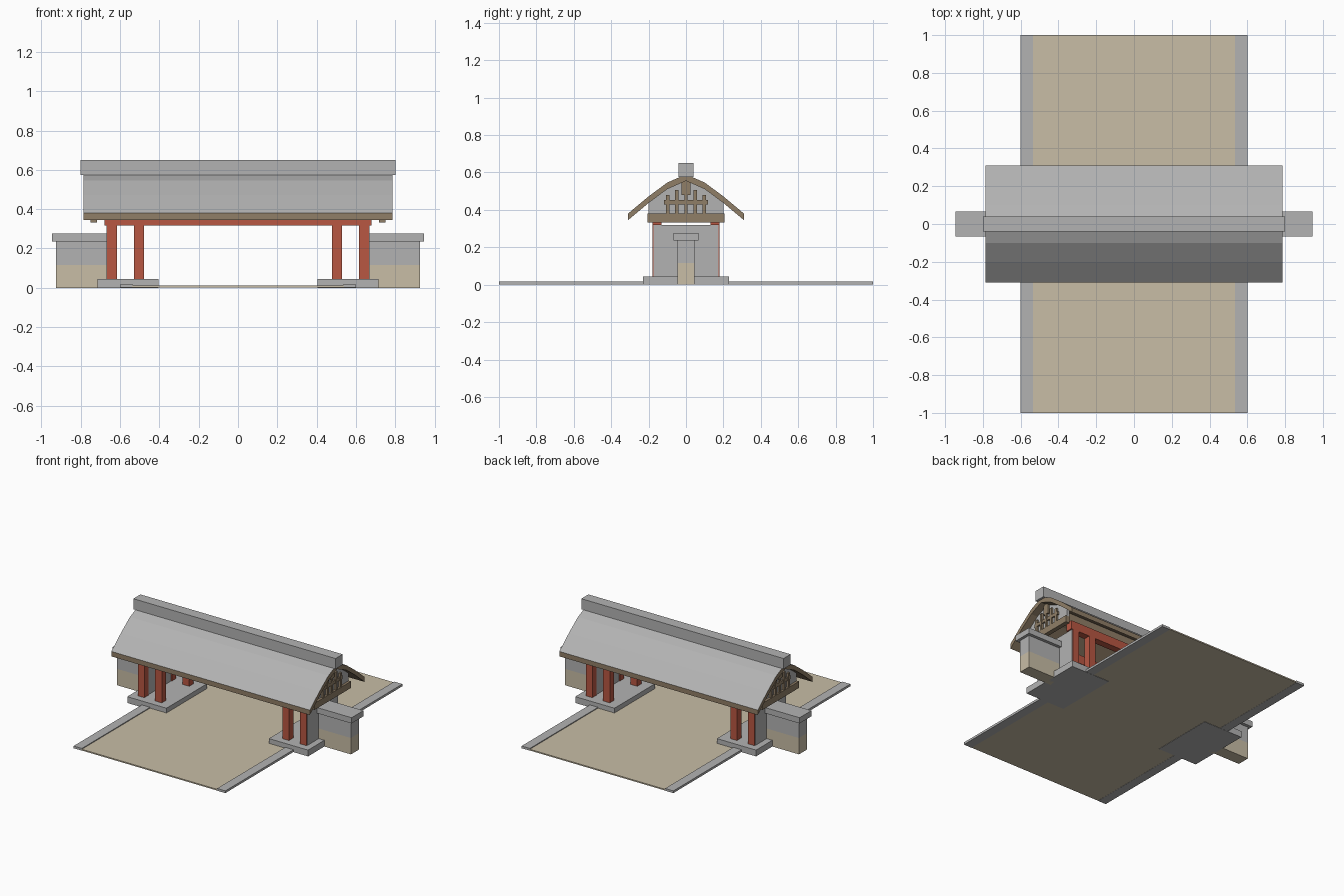
import bpy, bmesh

if "Cube" in bpy.data.objects:
    bpy.data.objects.remove(bpy.data.objects["Cube"], do_unlink=True)


def material(name, rgb):
    m = bpy.data.materials.new(name)
    m.use_nodes = True
    m.diffuse_color = (*rgb, 1)
    m.node_tree.nodes["Principled BSDF"].inputs["Base Color"].default_value = (*rgb, 1)
    return m


GREY = material("stone grey", (0.45, 0.45, 0.45))
BEIGE = material("sand beige", (0.58, 0.51, 0.38))
RED = material("painted red", (0.48, 0.095, 0.055))
BROWN = material("timber brown", (0.28, 0.21, 0.135))


def finish(name, bm, *mats):
    bmesh.ops.recalc_face_normals(bm, faces=bm.faces)
    mesh = bpy.data.meshes.new(name)
    for m in mats:
        mesh.materials.append(m)
    bm.to_mesh(mesh)
    bm.free()
    obj = bpy.data.objects.new(name, mesh)
    bpy.context.collection.objects.link(obj)
    return obj


def prism(name, profile, x0, x1, *mats):
    """Extrude a closed (y, z) profile along x."""
    bm = bmesh.new()
    face = bm.faces.new([bm.verts.new((x0, y, z)) for y, z in profile])
    ext = bmesh.ops.extrude_face_region(bm, geom=[face])
    moved = [v for v in ext["geom"] if isinstance(v, bmesh.types.BMVert)]
    bmesh.ops.translate(bm, verts=moved, vec=(x1 - x0, 0, 0))
    return finish(name, bm, *mats)


def box(name, xs, ys, zs, mat):
    x0, x1 = sorted(xs)
    (y0, y1), (z0, z1) = ys, zs
    return prism(name, [(y0, z0), (y1, z0), (y1, z1), (y0, z1)], x0, x1, mat)


# Road and kerbs
box("road", (-0.54, 0.54), (-1, 1), (0.002, 0.011), BEIGE)

# Curved roof: grey on top, timber edges and underside
half = [(0, 0.59), (0.1, 0.546), (0.2, 0.472), (0.31, 0.38)]
top = [(-y, z) for y, z in reversed(half[1:])] + half
under = [(y, z - 0.035) for y, z in reversed(top)]
roof = prism("roof", top + under, -0.785, 0.785, BROWN, GREY)
for p in roof.data.polygons:
    p.material_index = int(p.normal.z > 0.3)
box("ridge_cap", (-0.8, 0.8), (-0.04, 0.04), (0.575, 0.65), GREY)
box("ridge_beam", (-0.748, 0.748), (-0.023, 0.023), (0.48, 0.558), BROWN)

# Long beams over the columns
for side, s in (("front", -1), ("back", 1)):
    ys = sorted((s * 0.13, s * 0.18))
    box(side + "_beam", (-0.68, 0.68), ys, (0.318, 0.38), RED)

# Everything that repeats at both ends
for side, s in (("left", 1), ("right", -1)):
    def part(name, x0, x1, ys, zs, mat):
        box(side + "_" + name, (s * x0, s * x1), ys, zs, mat)

    part("kerb", 0.535, 0.6, (-1, 1), (0.001, 0.017), GREY)
    part("plinth", 0.405, 0.715, (-0.23, 0.23), (0, 0.045), GREY)
    part("end_wall", 0.62, 0.67, (-0.174, 0.174), (0.045, 0.318), GREY)
    for row, y in (("front", -0.155), ("back", 0.155)):
        for place, x in (("inner", 0.503), ("outer", 0.641)):
            part(f"{row}_{place}_column", x - 0.026, x + 0.026,
                 (y - 0.025, y + 0.025), (0.045, 0.32), RED)

    # Flanking boundary wall
    part("wall_base", 0.668, 0.925, (-0.045, 0.045), (0, 0.117), BEIGE)
    part("wall_upper", 0.668, 0.925, (-0.045, 0.045), (0.117, 0.236), GREY)
    part("wall_cap", 0.668, 0.945, (-0.067, 0.067), (0.235, 0.276), GREY)

    # Gable panel, tie beam and lattice
    gable = [(-0.2, 0.37), (0.2, 0.37), (0.2, 0.445), (0.1, 0.518),
             (0, 0.562), (-0.1, 0.518), (-0.2, 0.445)]
    prism(side + "_gable_panel", gable, s * 0.715, s * 0.733, GREY)
    part("tie_beam", 0.718, 0.75, (-0.206, 0.206), (0.333, 0.38), BROWN)
    part("lattice_rail", 0.73, 0.745, (-0.117, 0.117), (0.43, 0.453), BROWN)
    for i in range(-2, 3):
        y = i * 0.049
        part(f"lattice_post_{i + 3}", 0.73, 0.747, (y - 0.009, y + 0.009),
             (0.38, 0.53 - abs(i) * 0.025), BROWN)
